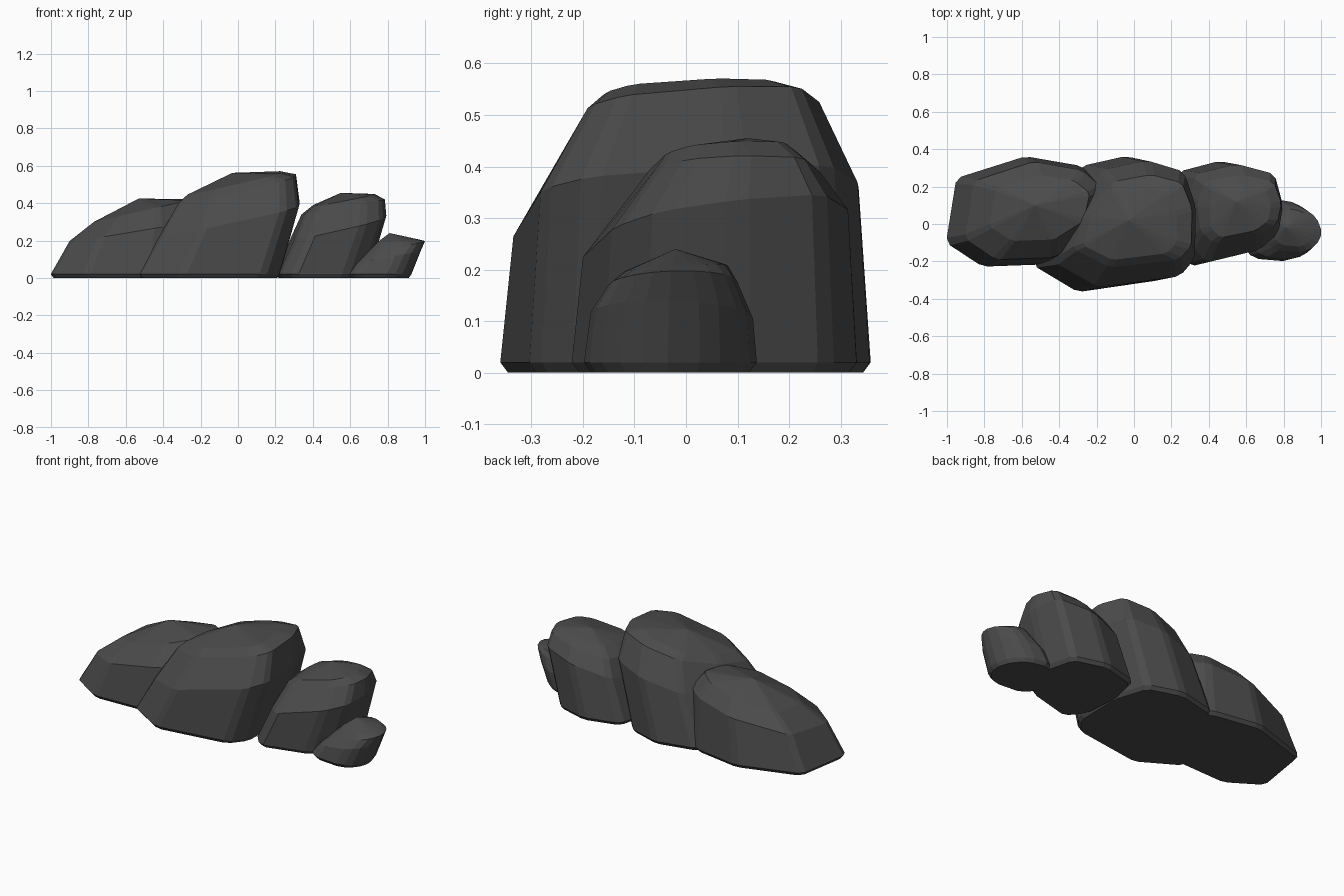
import bpy, bmesh
from mathutils import Vector

if "Cube" in bpy.data.objects:
    bpy.data.objects.remove(bpy.data.objects["Cube"])

stone = bpy.data.materials.new("dark grey stone")
stone.diffuse_color = (0.07, 0.07, 0.07, 1)
stone.use_nodes = True
stone.node_tree.nodes["Principled BSDF"].inputs["Base Color"].default_value = stone.diffuse_color


def chamfer(outline, d=0.025):
    """Cut every corner of the outline, giving two points per corner."""
    pts = [Vector(p) for p in outline]
    out = []
    for i, p in enumerate(pts):
        for q in (pts[i - 1], pts[(i + 1) % len(pts)]):
            out.append(p + (q - p).normalized() * d)
    return out


def rock(name, outline, rings, apex):
    """Loft the base outline through tilted, leaning rings to an apex.
    ring = x0, x1, y0, y1, height, rise along x, rise along y"""
    pts = chamfer(outline)
    xs, ys = [p.x for p in pts], [p.y for p in pts]
    x0, x1, y0, y1 = min(xs), max(xs), min(ys), max(ys)
    e = 0.015
    base = [(x0 + e, x1 - e, y0 + e, y1 - e, 0, 0, 0), (x0, x1, y0, y1, 0.02, 0, 0)]
    bm = bmesh.new()
    loops = []
    for a, b, c, d, z, tx, ty in base + rings:
        loop = []
        for p in pts:
            u, v = (p.x - x0) / (x1 - x0), (p.y - y0) / (y1 - y0)
            loop.append(bm.verts.new((a + (b - a) * u, c + (d - c) * v, z + tx * u + ty * v)))
        loops.append(loop)
    n = len(pts)
    bm.faces.new(loops[0][::-1])
    for lo, hi in zip(loops, loops[1:]):
        for i in range(n):
            j = (i + 1) % n
            bm.faces.new((lo[i], lo[j], hi[j], hi[i]))
    top = bm.verts.new(apex)
    for i in range(n):
        bm.faces.new((loops[-1][i], loops[-1][(i + 1) % n], top))
    bmesh.ops.recalc_face_normals(bm, faces=bm.faces)
    mesh = bpy.data.meshes.new(name)
    bm.to_mesh(mesh)
    bm.free()
    mesh.materials.append(stone)
    bpy.context.collection.objects.link(bpy.data.objects.new(name, mesh))


# Long low rock on the left
rock("left_rock",
     [(-1.005, -0.1), (-0.81, -0.228), (-0.45, -0.215), (-0.2, -0.05),
      (-0.15, 0.2), (-0.28, 0.31), (-0.58, 0.362), (-0.95, 0.245)],
     [(-0.90, -0.17, -0.19, 0.33, 0.19, 0.12, 0.03),
      (-0.77, -0.24, -0.09, 0.26, 0.30, 0.12, 0.0)],
     (-0.53, 0.1, 0.425))

# Tallest rock in the middle
rock("middle_rock",
     [(-0.54, -0.22), (-0.30, -0.364), (0.14, -0.30), (0.22, -0.2), (0.225, 0.1),
      (0.16, 0.30), (-0.04, 0.364), (-0.28, 0.31), (-0.47, 0.05)],
     [(-0.42, 0.33, -0.335, 0.335, 0.21, 0.16, 0.05),
      (-0.32, 0.31, -0.23, 0.26, 0.39, 0.14, 0.04),
      (-0.27, 0.23, -0.19, 0.2, 0.44, 0.115, 0.025)],
     (-0.03, 0.02, 0.562))

# Medium rock on the right
rock("right_rock",
     [(0.22, -0.13), (0.30, -0.228), (0.58, -0.155), (0.68, -0.06), (0.705, 0.1),
      (0.66, 0.28), (0.46, 0.338), (0.24, 0.28), (0.2, 0.1)],
     [(0.29, 0.793, -0.2, 0.315, 0.2, 0.1, 0.06),
      (0.34, 0.785, -0.1, 0.26, 0.335, 0.08, 0.01),
      (0.40, 0.73, -0.07, 0.215, 0.38, 0.06, 0.015)],
     (0.55, 0.12, 0.455))

# Small rock at the far right
rock("small_rock",
     [(0.58, -0.12), (0.64, -0.185), (0.82, -0.2), (0.90, -0.15), (0.935, -0.06),
      (0.90, 0.05), (0.82, 0.12), (0.7, 0.142), (0.6, 0.05)],
     [(0.63, 0.975, -0.185, 0.13, 0.08, 0.06, 0.0),
      (0.70, 1.0, -0.15, 0.1, 0.14, 0.05, 0.015),
      (0.75, 0.96, -0.12, 0.08, 0.19, 0.01, 0.015)],
     (0.81, -0.02, 0.24))
